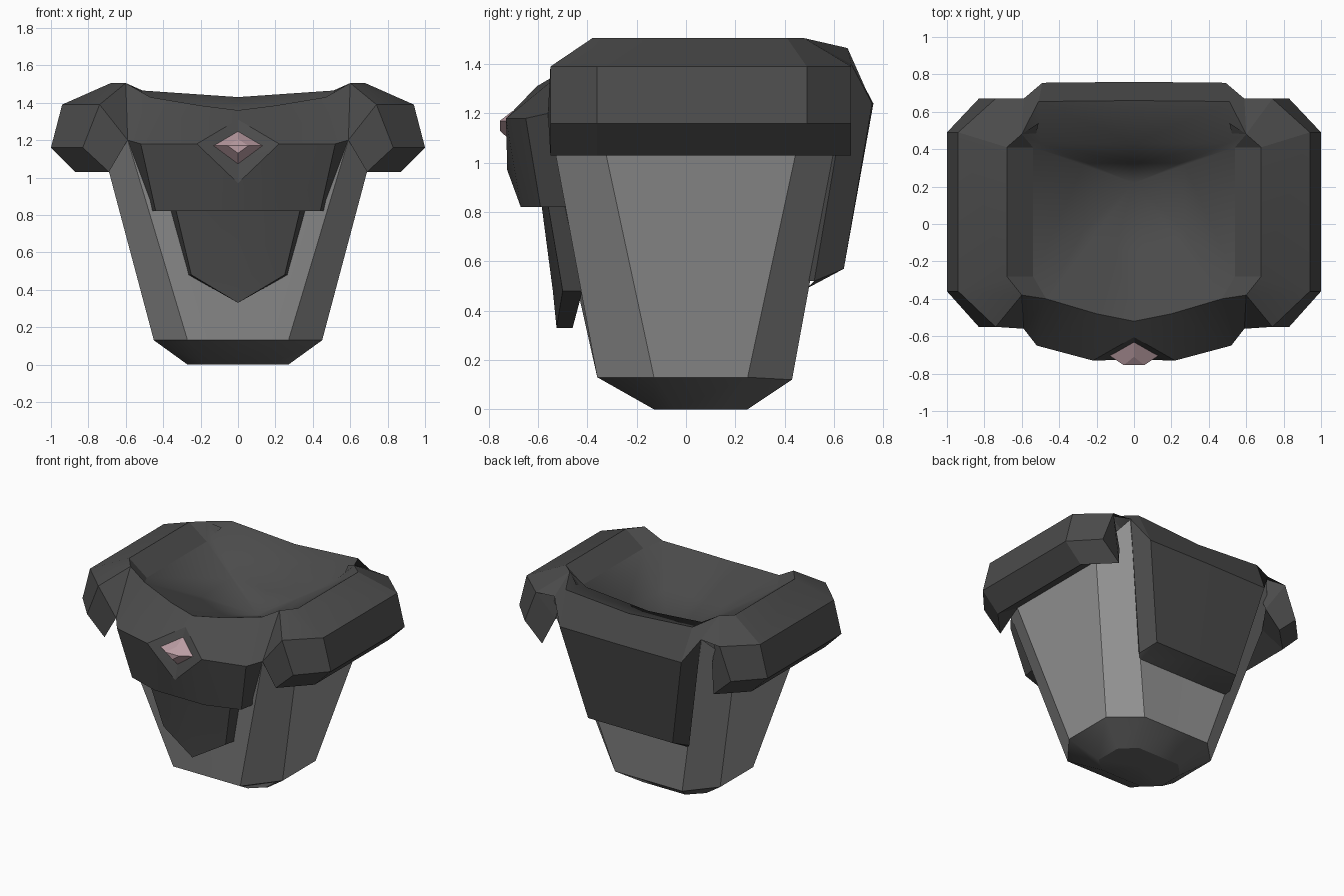
import bpy, bmesh
from math import radians
from mathutils import Vector


def material(name, rgb):
    m = bpy.data.materials.new(name)
    m.diffuse_color = (*rgb, 1)
    return m


DARK = material("dark_grey", (0.07, 0.07, 0.07))
MID = material("mid_grey", (0.13, 0.13, 0.13))
LIGHT = material("light_grey", (0.3, 0.3, 0.3))
ROSE = material("rose", (0.5, 0.34, 0.37))


def loft(name, rows, mat, extra=(), smooth=20, up=False):
    """Skin rows of points for the +x half, then mirror across x = 0."""
    bm = bmesh.new()
    for s in (1, -1):
        grid = [[bm.verts.new((s * x, y, z)) for x, y, z in r] for r in rows]
        for a, b in zip(grid, grid[1:]):
            for i in range(len(a) - 1):
                bm.faces.new((a[i], a[i + 1], b[i + 1], b[i]))
        for cells in extra:
            bm.faces.new([grid[r][c] for r, c in cells])
    bmesh.ops.remove_doubles(bm, verts=bm.verts[:], dist=0.0005)
    bmesh.ops.dissolve_degenerate(bm, edges=bm.edges[:], dist=0.0005)
    bmesh.ops.recalc_face_normals(bm, faces=bm.faces[:])
    if up and sum(f.normal.z * f.calc_area() for f in bm.faces) < 0:
        bmesh.ops.reverse_faces(bm, faces=bm.faces[:])
    me = bpy.data.meshes.new(name)
    bm.to_mesh(me)
    bm.free()
    me.materials.append(mat)
    ob = bpy.data.objects.new(name, me)
    bpy.context.collection.objects.link(ob)
    bpy.ops.object.select_all(action='DESELECT')
    ob.select_set(True)
    bpy.context.view_layer.objects.active = ob
    bpy.ops.object.shade_smooth_by_angle(angle=radians(smooth))


# Tapered body, centre front round to centre back
base = [(0, -.13, 0), (.17, -.13, 0), (.27, -.04, 0), (.27, .15, 0), (.17, .25, 0), (0, .25, 0)]
hips = [(0, -.36, .13), (.27, -.36, .13), (.45, -.13, .13), (.45, .25, .13), (.27, .43, .12), (0, .43, .12)]
top = [(0, -.6, 1.2), (.59, -.56, 1.2), (.735, -.36, 1.2), (.735, .48, 1.2), (.59, .665, 1.4), (0, .66, 1.4)]
loft("body_shell", [hips, top], LIGHT, smooth=32)
loft("body_base", [[(0, .06, 0)] * 6, base, hips], MID, smooth=30)

# Shoulder pads: one cross-section at each corner of the plan, hollow below
# order: inner lip, crest, outer top, outer middle, underside, inner end
pad = [
    [(.47, -.40, 1.43), (.60, -.38, 1.505), (.74, -.55, 1.39), (.83, -.55, 1.16), (.69, -.55, 1.03), (.59, -.56, 1.2)],
    [(.54, -.28, 1.40), (.68, -.28, 1.505), (.94, -.36, 1.39), (1, -.36, 1.16), (.87, -.36, 1.03), (.71, -.35, 1.13)],
    [(.54, .41, 1.40), (.68, .41, 1.505), (.94, .49, 1.39), (1, .49, 1.16), (.87, .49, 1.03), (.71, .47, 1.13)],
    [(.51, .54, 1.46), (.60, .48, 1.505), (.74, .67, 1.39), (.83, .67, 1.16), (.69, .67, 1.03), (.63, .60, 1.2)],
]
caps = [[(r, c) for c in cs] for r in (0, 3) for cs in ((1, 2, 5), (2, 3, 4, 5))]
loft("shoulder_pads", pad, DARK, caps)

# Chest plate with sloping collar top and a diamond recess at the centre
edge = [(.22, -.73, 1.18), (.52, -.65, 1.18), (.59, -.56, 1.2)]
loft("chest_plate", [
    [(0, -.52, 1.36), (.20, -.48, 1.385), (.47, -.40, 1.43), (.60, -.38, 1.505)],
    [(0, -.605, 1.31)] + edge,
    [(0, -.66, 1.18)] + edge,
    [(0, -.725, .97)] + edge,
    [(0, -.67, .82), (.20, -.67, .82), (.44, -.59, .82), (.46, -.47, .82)],
    [(0, -.48, .82), (.20, -.48, .82), (.40, -.48, .82), (.46, -.47, .82)],
], DARK, smooth=12)

# Collar behind the neck, and the back plate below it
back_edge = [(0, .76, 1.24), (.49, .755, 1.24), (.59, .67, 1.40)]
loft("back_collar", [
    [(0, .66, 1.43), (.51, .655, 1.465), (.60, .48, 1.505), (.60, .48, 1.505)],
    back_edge + [(.74, .67, 1.39)],
], DARK, up=True)
loft("back_plate", [
    back_edge + [(.56, .62, 1.38)],
    [(0, .64, .57), (.34, .64, .57), (.39, .52, .52), (.35, .46, .52)],
    [(0, .49, .49), (.36, .49, .49), (.39, .52, .52), (.35, .46, .52)],
], DARK)

# Dished neck opening
rim = [(0, -.52, 1.36), (.20, -.48, 1.385), (.47, -.40, 1.43), (.54, -.28, 1.40), (.54, .41, 1.40),
       (.51, .54, 1.46), (.60, .48, 1.505), (.51, .655, 1.465), (0, .66, 1.43)]
lip = rim[:5] + [(.54, .41, 1.40)] * 2 + [(.50, .43, 1.40), (0, .43, 1.36)]
deep = Vector((0, .22, 1.08))
rings = [rim, lip] + [[Vector(p).lerp(deep, t) for p in lip] for t in (.5, 1)]
loft("neck_dish", rings, DARK, smooth=60, up=True)

# Pointed belly plate
loft("belly_plate", [
    [(0, -.59, .86), (.34, -.565, .86), (.385, -.46, .86), (0, -.46, .86)],
    [(0, -.54, .48), (.25, -.50, .48), (.265, -.42, .48), (0, -.42, .48)],
    [(0, -.525, .33), (0, -.525, .33), (0, -.46, .33), (0, -.46, .33)],
], DARK)

# Faceted gem: rows run top, side, bottom
loft("gem", [
    [(0, -.625, 1.25), (.13, -.705, 1.17), (0, -.69, 1.07)],
    [(0, -.71, 1.205), (.055, -.755, 1.17), (0, -.755, 1.13)],
    [(0, -.755, 1.17)] * 3,
], ROSE, smooth=10)
